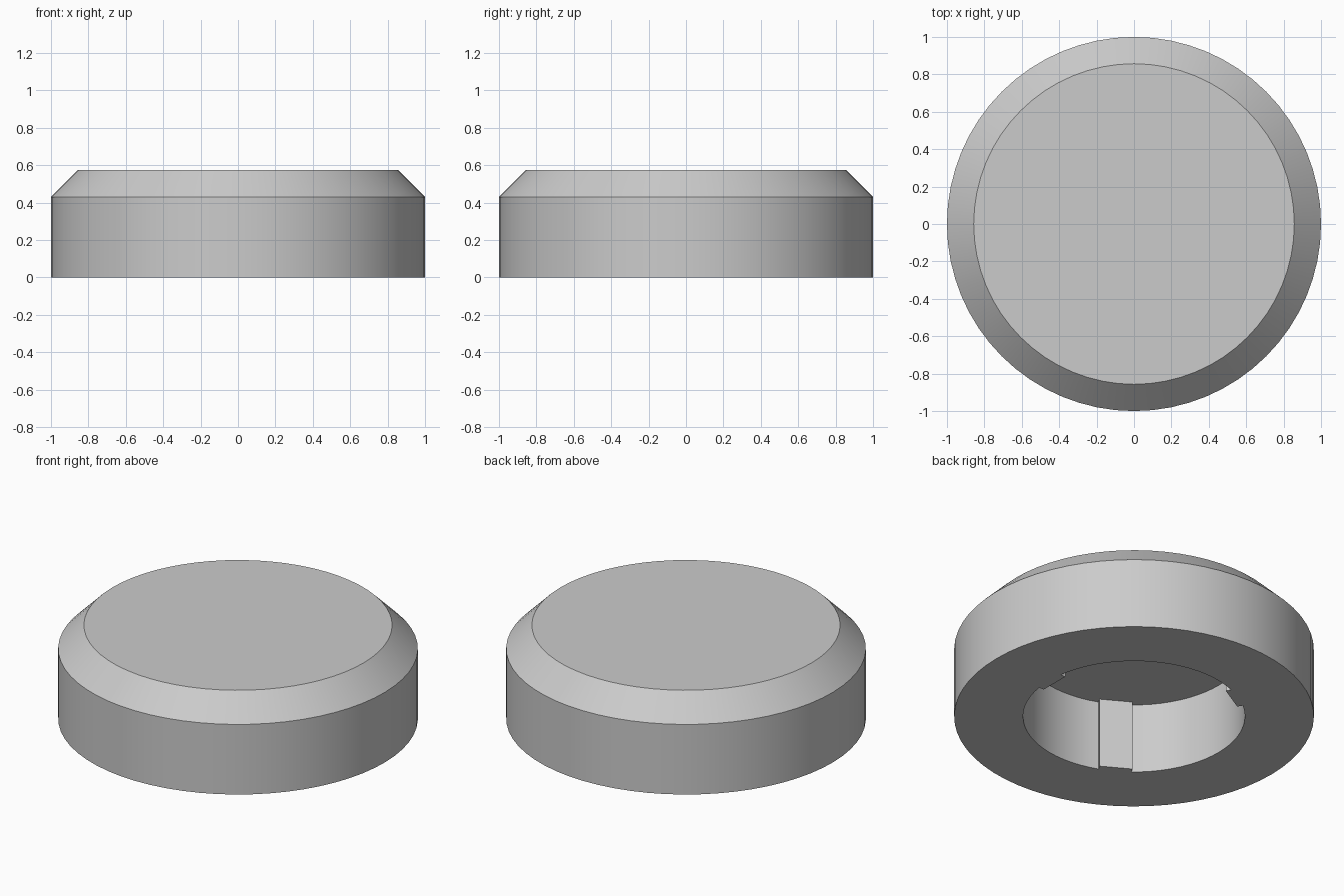
import bpy
import bmesh
from math import sin, cos, pi, radians, asin, sqrt

SEGMENTS = 64
HOLE_RADIUS = 0.617
HOLE_DEPTH = 0.43
RIB_FACE = 0.577      # distance of each rib's flat face from the axis
RIB_HALF = 0.093      # half the rib width

default = bpy.data.objects.get("Cube")
if default:
    bpy.data.objects.remove(default, do_unlink=True)

grey = bpy.data.materials.new("light_grey")
grey.use_nodes = True
colour = (0.6, 0.6, 0.6, 1)
grey.diffuse_color = colour
grey.node_tree.nodes["Principled BSDF"].inputs["Base Color"].default_value = colour


def circle(radius, count=SEGMENTS):
    return [(radius * cos(2 * pi * i / count), radius * sin(2 * pi * i / count))
            for i in range(count)]


def stack(name, layers):
    """Closed solid from matching outlines stacked at given heights."""
    bm = bmesh.new()
    rings = [[bm.verts.new((x, y, z)) for x, y in outline] for outline, z in layers]
    for low, high in zip(rings, rings[1:]):
        for i in range(len(low)):
            j = (i + 1) % len(low)
            bm.faces.new((low[i], low[j], high[j], high[i]))
    bm.faces.new(rings[0][::-1])
    bm.faces.new(rings[-1])
    mesh = bpy.data.meshes.new(name)
    bm.to_mesh(mesh)
    bm.free()
    mesh.materials.append(grey)
    obj = bpy.data.objects.new(name, mesh)
    bpy.context.collection.objects.link(obj)
    return obj


def ribbed_outline():
    """Circular hole outline with three flat ribs standing inwards."""
    points = []
    wall = sqrt(HOLE_RADIUS ** 2 - RIB_HALF ** 2)
    half_angle = asin(RIB_HALF / HOLE_RADIUS)
    arc_steps = 20
    for k in range(3):
        turn = radians(120 * k)
        c, s = cos(turn), sin(turn)
        for x, y in ((wall, -RIB_HALF), (RIB_FACE, -RIB_HALF),
                     (RIB_FACE, RIB_HALF), (wall, RIB_HALF)):
            points.append((x * c - y * s, x * s + y * c))
        span = radians(120) - 2 * half_angle
        for i in range(1, arc_steps):
            a = turn + half_angle + span * i / arc_steps
            points.append((HOLE_RADIUS * cos(a), HOLE_RADIUS * sin(a)))
    return points


# Round cap with a chamfered top edge
cap = stack("round_cap", [(circle(1), 0), (circle(1), 0.43), (circle(0.857), 0.573)])

# Ribbed socket cut into the underside
outline = ribbed_outline()
cutter = stack("socket_cutter", [(outline, -0.1), (outline, HOLE_DEPTH)])
cutter.hide_render = True

socket = cap.modifiers.new("socket", "BOOLEAN")
socket.operation = "DIFFERENCE"
socket.solver = "EXACT"
socket.object = cutter

bpy.ops.object.select_all(action="DESELECT")
cap.select_set(True)
bpy.context.view_layer.objects.active = cap
bpy.ops.object.modifier_apply(modifier=socket.name)
bpy.data.objects.remove(cutter, do_unlink=True)

bpy.ops.object.shade_smooth_by_angle(angle=radians(30))
